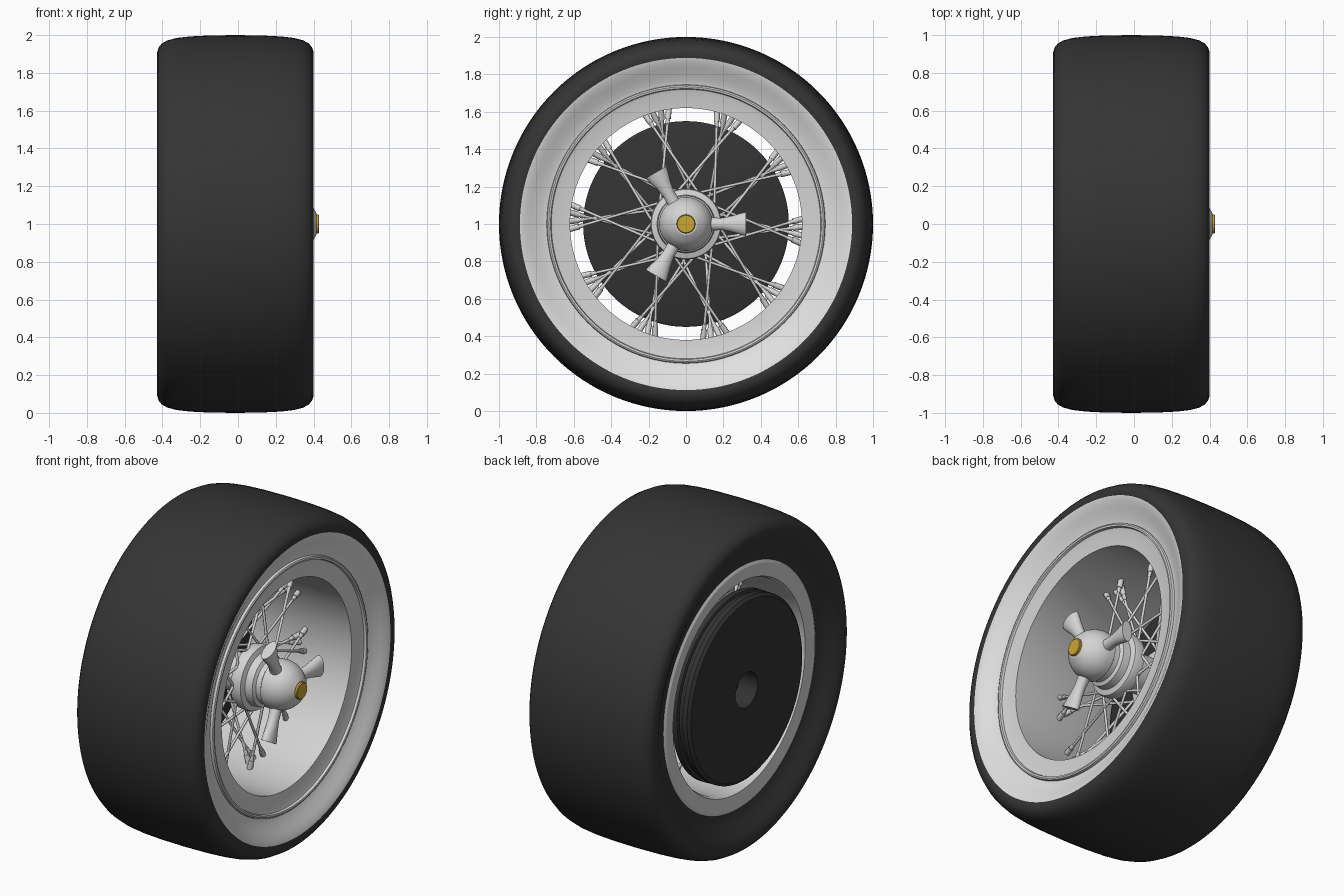
import bpy, bmesh
from math import sin, cos, pi, radians
from mathutils import Vector, Matrix

cube = bpy.data.objects.get("Cube")
if cube:
    bpy.data.objects.remove(cube)


def material(name, rgb, rough=0.5):
    m = bpy.data.materials.new(name)
    m.use_nodes = True
    col = (*rgb, 1)
    m.diffuse_color = col
    bsdf = m.node_tree.nodes["Principled BSDF"]
    bsdf.inputs["Base Color"].default_value = col
    bsdf.inputs["Roughness"].default_value = rough
    return m


RUBBER = material("black rubber", (0.035, 0.035, 0.035))
WHITE = material("whitewall", (0.75, 0.75, 0.75))
METAL = material("silver metal", (0.66, 0.66, 0.66))
DRUM = material("dark drum", (0.033, 0.033, 0.033))
GOLD = material("gold", (0.6, 0.38, 0.03))
AXLE = Vector((0, 0, 1))


def finish(name, bm, mats, angle=30):
    bmesh.ops.recalc_face_normals(bm, faces=bm.faces)
    me = bpy.data.meshes.new(name)
    bm.to_mesh(me)
    bm.free()
    for m in mats:
        me.materials.append(m)
    ob = bpy.data.objects.new(name, me)
    ob.location = AXLE
    bpy.context.collection.objects.link(ob)
    bpy.ops.object.select_all(action='DESELECT')
    ob.select_set(True)
    bpy.context.view_layer.objects.active = ob
    bpy.ops.object.shade_smooth_by_angle(angle=radians(angle))
    return ob


def lathe(name, profile, mats, closed=False, steps=96, rule=None, angle=30):
    """Turn (x, radius) points around the x axis."""
    bm = bmesh.new()
    vs = [bm.verts.new((x, 0, r)) for x, r in profile]
    pairs = list(zip(vs, vs[1:])) + ([(vs[-1], vs[0])] if closed else [])
    es = [bm.edges.new(p) for p in pairs]
    bmesh.ops.spin(bm, geom=vs + es, axis=(1, 0, 0), cent=(0, 0, 0),
                   angle=2 * pi, steps=steps)
    bmesh.ops.remove_doubles(bm, verts=bm.verts, dist=0.0002)
    if rule:
        for f in bm.faces:
            f.material_index = rule(f.calc_center_median())
    return finish(name, bm, mats, angle)


def polar(x, r, deg):
    a = radians(deg)
    return Vector((x, r * cos(a), r * sin(a)))


def rod(bm, a, b, ra, rb, sides=8):
    d = b - a
    mat = Matrix.Translation((a + b) / 2) @ d.to_track_quat('Z', 'Y').to_matrix().to_4x4()
    bmesh.ops.create_cone(bm, cap_ends=True, segments=sides, radius1=ra,
                          radius2=rb, depth=d.length, matrix=mat)


# Tyre with the white band on its outer side
half = [(0.345, 0.74), (0.353, 0.765), (0.368, 0.80), (0.388, 0.835), (0.403, 0.865),
        (0.411, 0.888), (0.414, 0.91), (0.406, 0.935), (0.39, 0.955), (0.36, 0.972),
        (0.31, 0.985), (0.24, 0.993), (0.14, 0.998), (0, 1)]
tread = half + [(-x, r) for x, r in reversed(half[:-1])]
section = [(x - 0.014, r) for x, r in tread] + [(-0.35, 0.69), (0.33, 0.69)]


def band(c):
    return int(c.x > 0.3 and 0.735 < Vector((c.y, c.z)).length < 0.89)


lathe("tyre", section, [RUBBER, WHITE], True, 128, band, 50)

# Rim: a lipped open barrel
lathe("rim", [(0.335, 0.745), (0.35, 0.742), (0.354, 0.734), (0.352, 0.724), (0.338, 0.72),
              (0.332, 0.70), (0.325, 0.62), (-0.33, 0.62), (-0.355, 0.63),
              (-0.365, 0.71), (-0.355, 0.73), (-0.34, 0.73), (-0.32, 0.64), (0.3, 0.64)],
      [METAL], True, 128)

# Brake drum with a grooved edge and a central bore
lathe("brake_drum", [(-0.28, 0.09), (-0.28, 0.53), (-0.29, 0.55), (-0.325, 0.55),
                     (-0.33, 0.535), (-0.355, 0.535), (-0.36, 0.548), (-0.39, 0.548),
                     (-0.405, 0.53), (-0.405, 0.105), (-0.2, 0.105), (-0.2, 0)], [DRUM])

# Hub with two spoke flanges and a domed nut
lathe("hub", [(-0.29, 0.12), (-0.19, 0.12), (-0.18, 0.18), (-0.14, 0.18), (-0.13, 0.11),
              (0.07, 0.11), (0.08, 0.185), (0.13, 0.19), (0.145, 0.185), (0.155, 0.155),
              (0.2, 0.15), (0.21, 0.13), (0.24, 0.128), (0.25, 0.142), (0.29, 0.144),
              (0.33, 0.136), (0.365, 0.118), (0.395, 0.092), (0.415, 0.058), (0.415, 0)],
      [METAL], steps=64)
lathe("hub_badge", [(0.41, 0.05), (0.426, 0.05), (0.43, 0.046), (0.43, 0)], [GOLD], steps=32)

# Three flared ears of the hub nut
stations = [(0.08, 0.29, 0.045, 0.04), (0.14, 0.30, 0.034, 0.034), (0.19, 0.305, 0.033, 0.031),
            (0.24, 0.31, 0.042, 0.032), (0.29, 0.315, 0.057, 0.034), (0.32, 0.318, 0.064, 0.034)]
bm = bmesh.new()
SIDES = 20
for k in range(3):
    turn = Matrix.Rotation(radians(120 * k), 3, 'X')
    rings = []
    for r, x, wide, thick in stations:
        rings.append([bm.verts.new(turn @ Vector((x + thick * sin(t), r, wide * cos(t))))
                      for t in (2 * pi * i / SIDES for i in range(SIDES))])
    for a, b in zip(rings, rings[1:]):
        for i in range(SIDES):
            j = (i + 1) % SIDES
            bm.faces.new((a[i], a[j], b[j], b[i]))
    bm.faces.new(rings[0])
    bm.faces.new(rings[-1])
finish("nut_ears", bm, [METAL], 40)

# Ten groups of four crossing spokes with nipples: rim angle, hub angle, rim x, hub x
lacing = [(2.6, -48, 0.015, 0.10), (-1.3, -28, -0.02, -0.16),
          (-5.7, 21, -0.02, -0.16), (-9.6, 41, 0.015, 0.10)]
wires, nipples = bmesh.new(), bmesh.new()
for k in range(10):
    for rim_a, hub_a, rim_x, hub_x in lacing:
        outer = polar(rim_x, 0.625, 36 * k + rim_a)
        inner = polar(hub_x, 0.165, 36 * k + hub_a)
        along = (inner - outer).normalized()
        rod(wires, inner, outer, 0.008, 0.008)
        rod(nipples, outer, outer + along * 0.055, 0.016, 0.016)
        rod(nipples, outer + along * 0.055, outer + along * 0.085, 0.012, 0.010)
finish("spokes", wires, [METAL], 50)
finish("spoke_nipples", nipples, [METAL], 50)
